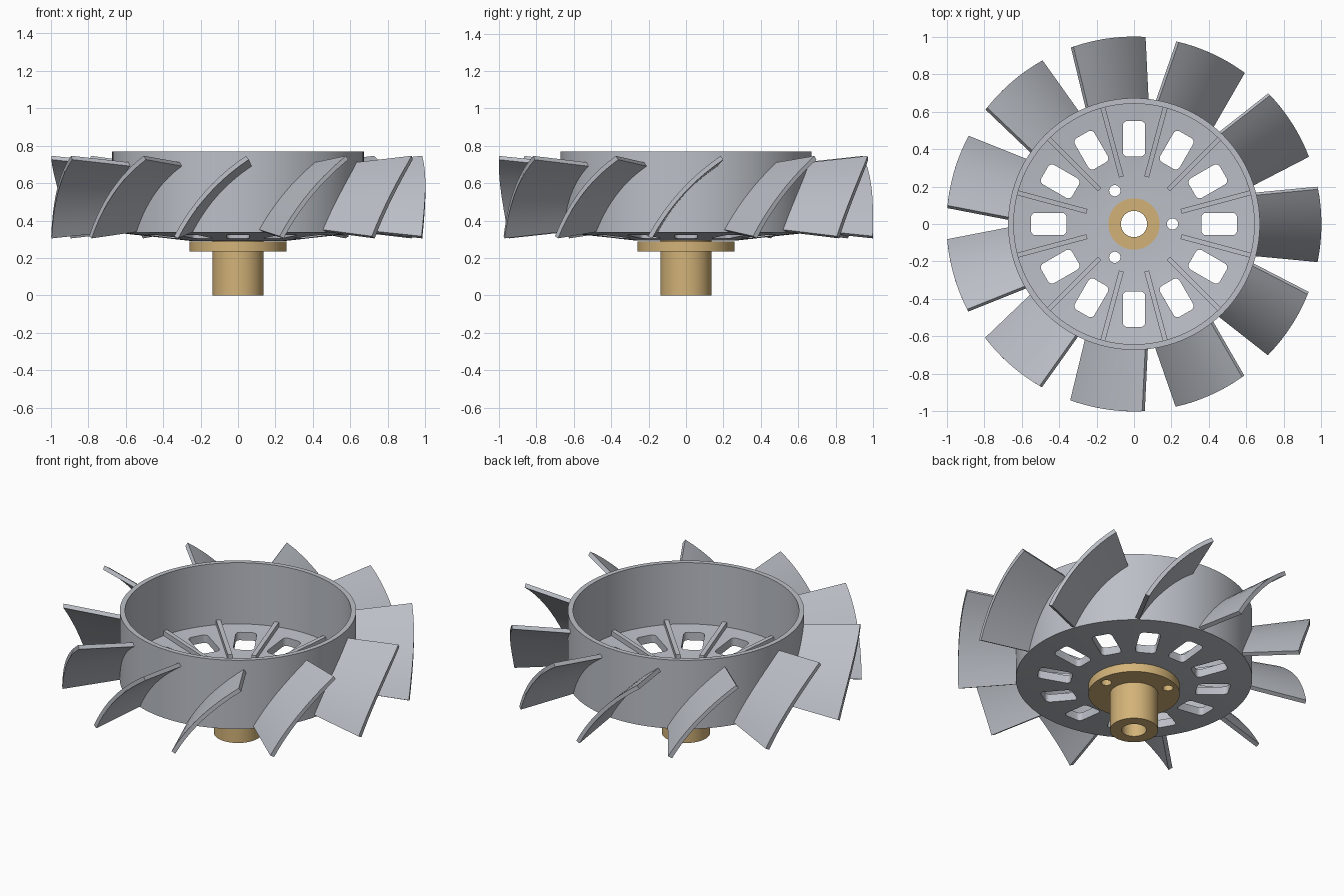
import bpy, bmesh, math
from mathutils import Matrix

if "Cube" in bpy.data.objects:
    bpy.data.objects.remove(bpy.data.objects["Cube"], do_unlink=True)


def material(name, color):
    m = bpy.data.materials.new(name)
    m.use_nodes = True
    m.diffuse_color = color
    bsdf = next(n for n in m.node_tree.nodes if n.type == 'BSDF_PRINCIPLED')
    bsdf.inputs["Base Color"].default_value = color
    return m


GREY = material("grey metal", (0.50, 0.525, 0.57, 1))
BRASS = material("brass", (0.65, 0.45, 0.19, 1))


def add_object(name, bm, mat):
    bmesh.ops.recalc_face_normals(bm, faces=bm.faces[:])
    me = bpy.data.meshes.new(name)
    bm.to_mesh(me)
    bm.free()
    me.materials.append(mat)
    ob = bpy.data.objects.new(name, me)
    bpy.context.collection.objects.link(ob)
    return ob


def select(ob):
    bpy.ops.object.select_all(action='DESELECT')
    ob.select_set(True)
    bpy.context.view_layer.objects.active = ob


def smooth(ob):
    select(ob)
    bpy.ops.object.shade_smooth_by_angle(angle=math.radians(30))


def loft(bm, a, b):
    """Closed solid between two matching outlines."""
    va, vb = [bm.verts.new(p) for p in a], [bm.verts.new(p) for p in b]
    n = len(va)
    for i in range(n):
        j = (i + 1) % n
        bm.faces.new((va[i], va[j], vb[j], vb[i]))
    bm.faces.new(va[::-1])
    bm.faces.new(vb)


def lathe(name, profile, mat, steps=96):
    """Spin a closed (radius, height) profile around z."""
    bm = bmesh.new()
    rings = []
    for k in range(steps):
        a = 2 * math.pi * k / steps
        rings.append([bm.verts.new((r * math.cos(a), r * math.sin(a), z)) for r, z in profile])
    n = len(profile)
    for k in range(steps):
        p, q = rings[k], rings[(k + 1) % steps]
        for i in range(n):
            j = (i + 1) % n
            bm.faces.new((p[i], q[i], q[j], p[j]))
    return add_object(name, bm, mat)


def rounded_outline(x0, x1, half, rad, steps=5):
    pts = []
    corners = [(x1 - rad, half - rad), (x0 + rad, half - rad),
               (x0 + rad, rad - half), (x1 - rad, rad - half)]
    for c, (cx, cy) in enumerate(corners):
        for s in range(steps + 1):
            a = math.pi / 2 * (c + s / steps)
            pts.append((cx + rad * math.cos(a), cy + rad * math.sin(a)))
    return pts


def cut_holes(ob, outlines, z0, z1):
    """Punch (outline, angle) holes straight down through an object."""
    bm = bmesh.new()
    for pts, angle in outlines:
        rot = Matrix.Rotation(angle, 3, 'Z')
        loft(bm, *[[rot @ Matrix.Translation((x, y, z)).translation for x, y in pts]
                   for z in (z0, z1)])
    cutter = add_object("hole_cutter", bm, GREY)
    cutter.hide_render = True
    mod = ob.modifiers.new("holes", 'BOOLEAN')
    mod.operation, mod.solver, mod.object = 'DIFFERENCE', 'EXACT', cutter
    select(ob)
    bpy.ops.object.modifier_apply(modifier=mod.name)
    bpy.data.objects.remove(cutter, do_unlink=True)


def circular_array(ob, count, start=0.0):
    """Linked copies spaced evenly around z."""
    ob.rotation_euler.z = start
    for k in range(1, count):
        c = ob.copy()
        c.name = f"{ob.name}_{k + 1}"
        c.rotation_euler.z = start + 2 * math.pi * k / count
        bpy.context.collection.objects.link(c)


# Shallow dished floor with the tall outer drum wall
FLOOR_T = 0.05
def floor_z(r):
    return 0.292 + 0.045 * max(0, r - 0.26) / 0.41

drum = lathe("drum", [(0.137, floor_z(0)), (0.26, floor_z(0.26)), (0.672, floor_z(0.672)),
                      (0.672, 0.768), (0.642, 0.768), (0.642, floor_z(0.642) + FLOOR_T),
                      (0.26, floor_z(0.26) + FLOOR_T), (0.137, floor_z(0) + FLOOR_T)], GREY)
bolt = rounded_outline(0.175, 0.235, 0.03, 0.0299)
bolts = [(bolt, 2 * math.pi * k / 3) for k in range(3)]
slot = rounded_outline(0.36, 0.55, 0.06, 0.025)
slots = [(slot, 2 * math.pi * k / 12) for k in range(12)]
cut_holes(drum, bolts + slots, 0.2, 0.6)
smooth(drum)

# Flanged hub with a through bore
hub = lathe("hub", [(0.07, 0), (0.137, 0), (0.137, 0.235), (0.26, 0.235), (0.26, 0.289),
                    (0.137, 0.289), (0.137, 0.345), (0.07, 0.345)], BRASS)
cut_holes(hub, bolts, 0.15, 0.32)
smooth(hub)

# Radial stiffening ribs on the floor
bm = bmesh.new()
ends = []
for r in (0.26, 0.65):
    top = floor_z(r) + FLOOR_T
    ends.append([(r, -0.013, top - 0.01), (r, 0.013, top - 0.01),
                 (r, 0.013, top + 0.03), (r, -0.013, top + 0.03)])
loft(bm, *ends)
circular_array(add_object("rib", bm, GREY), 12, math.radians(15))

# Cambered blades, widening from root to tip
def blade_section(r, scale, steps=10, thick=0.024):
    outline = []
    for side in (1, -1):
        for i in range(steps + 1):
            t = side * (2 * i / steps - 1)
            bulge = 0.035 * (1 - t * t)
            slope = -0.07 * t
            # chord direction (0.67, 0.74), normal (-0.74, 0.67)
            length = 0.287 * t + 0.5 * thick / scale * side * -slope / 0.287
            off = bulge + side * thick / 2 / scale
            y = scale * (0.67 * length - 0.74 * off)
            z = 0.523 + scale * (0.74 * length + 0.67 * off)
            a = math.asin(y / r)
            outline.append((r * math.cos(a), y, z))
    return outline

bm = bmesh.new()
loft(bm, blade_section(0.657, 0.83), blade_section(1.0, 1.0))
blade = add_object("blade", bm, GREY)
smooth(blade)
circular_array(blade, 11)
